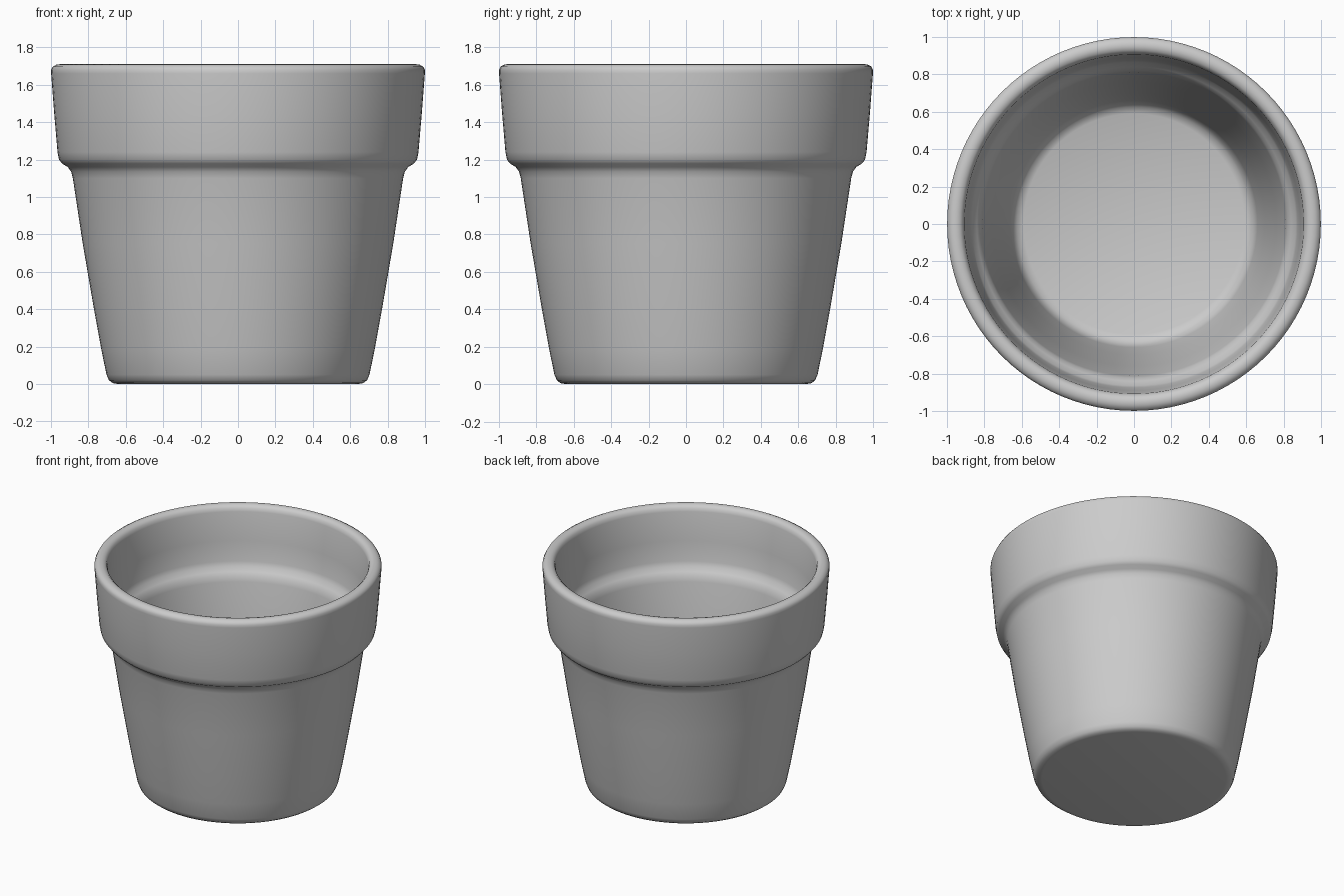
import bpy, bmesh, math

if "Cube" in bpy.data.objects:
    bpy.data.objects.remove(bpy.data.objects["Cube"])

SEGMENTS = 96


def lathe(name, profile, segments=SEGMENTS):
    """Spin an (r, z) profile that starts and ends on the axis into a closed solid."""
    bm = bmesh.new()
    verts = [bm.verts.new((r, 0, z)) for r, z in profile]
    edges = [bm.edges.new(pair) for pair in zip(verts, verts[1:])]
    bmesh.ops.spin(bm, geom=verts + edges, cent=(0, 0, 0), axis=(0, 0, 1),
                   angle=math.tau, steps=segments, use_duplicate=False)
    bmesh.ops.remove_doubles(bm, verts=bm.verts, dist=0.0005)
    bmesh.ops.recalc_face_normals(bm, faces=bm.faces)
    mesh = bpy.data.meshes.new(name)
    bm.to_mesh(mesh)
    bm.free()
    obj = bpy.data.objects.new(name, mesh)
    bpy.context.collection.objects.link(obj)
    bpy.context.view_layer.objects.active = obj
    obj.select_set(True)
    bpy.ops.object.shade_smooth_by_angle(angle=math.radians(50))
    return obj


# Outside: rounded foot, tapered body, flared collar
outside = [(0, 0), (0.64, 0), (0.67, 0.005), (0.69, 0.02), (0.703, 0.05),
           (0.73, 0.18), (0.77, 0.4), (0.83, 0.75), (0.883, 1.1),
           (0.892, 1.135), (0.91, 1.16), (0.94, 1.178), (0.957, 1.2),
           (0.965, 1.24), (0.983, 1.45), (0.999, 1.66)]
# Rounded lip
lip = [(0.999, 1.68), (0.99, 1.697), (0.97, 1.708), (0.95, 1.71),
       (0.93, 1.705), (0.914, 1.69), (0.907, 1.665)]
# Inside: collar wall, soft ledge, tapered wall, filleted floor
inside = [(0.89, 1.45), (0.875, 1.3), (0.865, 1.265), (0.84, 1.235),
          (0.822, 1.21), (0.812, 1.17), (0.76, 0.8), (0.70, 0.42),
          (0.66, 0.19), (0.648, 0.145), (0.625, 0.115), (0.59, 0.1), (0, 0.1)]

lathe("flower_pot", outside + lip + inside)
